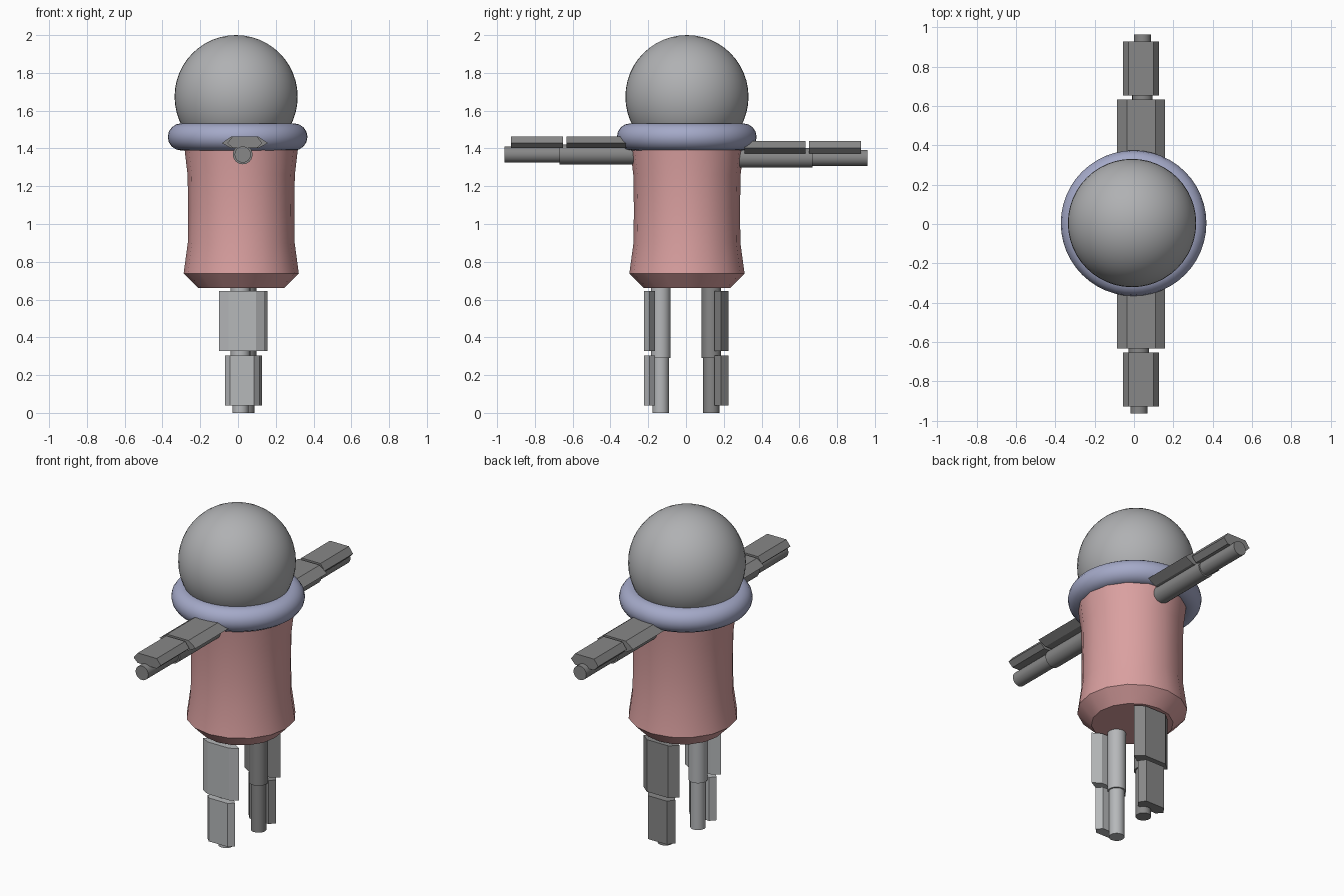
import bpy, bmesh, math

if "Cube" in bpy.data.objects:
    bpy.data.objects.remove(bpy.data.objects["Cube"])


def material(name, r, g, b):
    lin = lambda c: (c / 255 / 12.92) if c < 11 else ((c / 255 + 0.055) / 1.055) ** 2.4
    m = bpy.data.materials.new(name)
    m.diffuse_color = (lin(r), lin(g), lin(b), 1)
    m.use_nodes = True
    m.node_tree.nodes["Principled BSDF"].inputs["Base Color"].default_value = m.diffuse_color
    return m


PINK = material("soft pink", 218, 160, 160)
BLUE = material("pale blue", 164, 169, 200)
HEAD = material("head grey", 176, 177, 179)
LIGHT = material("light grey", 182, 184, 186)
DARK = material("dark grey", 135, 135, 135)


def finish(obj, name, mat, smooth=30):
    obj.name = name
    obj.data.materials.append(mat)
    if smooth:
        bpy.ops.object.select_all(action='DESELECT')
        obj.select_set(True)
        bpy.context.view_layer.objects.active = obj
        bpy.ops.object.shade_smooth_by_angle(angle=math.radians(smooth))
    return obj


def from_bmesh(bm, name, mat, smooth):
    bmesh.ops.recalc_face_normals(bm, faces=bm.faces)
    me = bpy.data.meshes.new(name)
    bm.to_mesh(me)
    bm.free()
    obj = bpy.data.objects.new(name, me)
    bpy.context.collection.objects.link(obj)
    return finish(obj, name, mat, smooth)


def loft(name, rings, mat, smooth):
    """Skin a stack of closed rings and cap both ends."""
    bm = bmesh.new()
    vs = [[bm.verts.new(p) for p in ring] for ring in rings]
    n = len(vs[0])
    for a, b in zip(vs, vs[1:]):
        for i in range(n):
            j = (i + 1) % n
            bm.faces.new((a[i], a[j], b[j], b[i]))
    bm.faces.new(vs[0])
    bm.faces.new(vs[-1])
    return from_bmesh(bm, name, mat, smooth)


def circle(cx, cy, r, n):
    return [(cx + r * math.cos(2 * math.pi * i / n), cy + r * math.sin(2 * math.pi * i / n))
            for i in range(n)]


def hexagon(cx, half, flat, low, mid, high):
    return [(cx - half, mid), (cx - flat, high), (cx + flat, high),
            (cx + half, mid), (cx + flat, low), (cx - flat, low)]


def limb(name, place, mat, x, out, px, plate, rods, plates):
    """Two rods and two armour plates; place maps (x, outward, along) to the world."""
    for part, r, (a, b) in zip(("upper", "lower"), (0.052, 0.043), rods):
        sec = circle(x, out, r, 24)
        loft(f"{name}_{part}_rod", [[place(u, w, t) for u, w in sec] for t in (a, b)], mat, 30)
    for part, (half, flat), (a, b) in zip(("upper", "lower"), ((0.122, 0.072), (0.092, 0.064)), plates):
        sec = hexagon(px, half, flat, *plate)
        loft(f"{name}_{part}_plate", [[place(u, w, t) for u, w in sec] for t in (a, b)], mat, 0)


# Head
bpy.ops.mesh.primitive_uv_sphere_add(segments=48, ring_count=24, radius=0.326, location=(-0.01, 0.005, 1.674))
finish(bpy.context.object, "head", HEAD)

# Collar ring
bpy.ops.mesh.primitive_torus_add(major_radius=0.298, minor_radius=0.072, major_segments=48,
                                 minor_segments=16, location=(-0.002, 0.004, 1.461))
finish(bpy.context.object, "collar", BLUE, 40)

# Torso: waisted barrel with a bevelled bottom
profile = [(0.227, 0.66), (0.305, 0.738), (0.283, 0.90), (0.281, 1.08),
           (0.284, 1.26), (0.303, 1.42), (0.24, 1.47)]
loft("torso", [[(x, y, z) for x, y in circle(0.017, 0.005, r, 16)] for r, z in profile], PINK, 30)

# Arms point along y with plates on top
arm_rods = ((0.24, 0.67), (0.67, 0.962))
for s, side, x, z, plate in ((-1, "right", 0.025, 1.368, (1.402, 1.428, 1.463)),
                             (1, "left", 0.043, 1.350, (1.372, 1.402, 1.440))):
    limb(f"{side}_arm", lambda u, w, t, s=s: (u, s * t, w), DARK, x, z, 0.036, plate,
         arm_rods, ((0.31, 0.633), (0.652, 0.927)))

# Legs hang down with plates on the outer sides
for s, side, x, px, mat, plate in ((-1, "right", 0.013, 0.022, LIGHT, (0.163, 0.194, 0.222)),
                                   (1, "left", 0.045, 0.035, DARK, (0.152, 0.185, 0.225))):
    limb(f"{side}_leg", lambda u, w, t, s=s: (u, s * w, t), mat, x, 0.134, px, plate,
         ((0.29, 0.70), (0.0, 0.29)), ((0.327, 0.645), (0.04, 0.305)))
